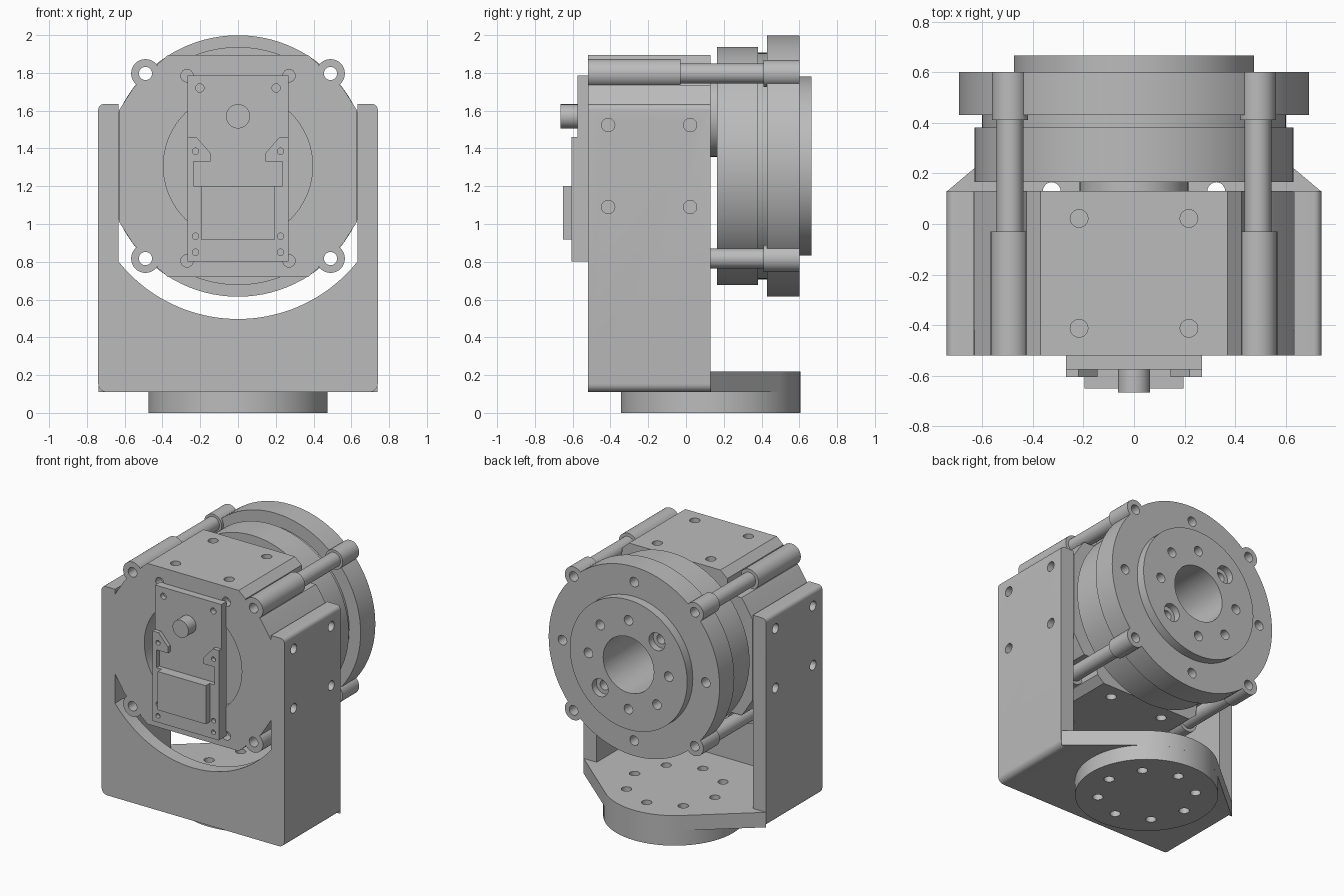
import bpy, bmesh, math

cube = bpy.data.objects.get("Cube")
if cube:
    bpy.data.objects.remove(cube, do_unlink=True)

grey = bpy.data.materials.new("machined_grey")
grey.use_nodes = True
grey.diffuse_color = (0.5, 0.5, 0.5, 1)
grey.node_tree.nodes["Principled BSDF"].inputs["Base Color"].default_value = (0.5, 0.5, 0.5, 1)

AXIS_Z = 1.307      # height of the drive axis
BASE_Y = 0.13       # centre of the round base
BOLT = 0.49         # offset of the four tie rods
HOLE = 0.035        # common hole radius
PLACE = {"X": lambda u, v, w: (w, u, v),
         "Y": lambda u, v, w: (u, w, v),
         "Z": lambda u, v, w: (u, v, w)}


def circle(u, v, r, n=48):
    return [(u + r * math.cos(2 * math.pi * i / n), v + r * math.sin(2 * math.pi * i / n))
            for i in range(n)]


def arc(u, v, r, start, end, n=24):
    angles = [math.radians(start + (end - start) * i / n) for i in range(n + 1)]
    return [(u + r * math.cos(a), v + r * math.sin(a)) for a in angles]


def rect(u0, u1, v0, v1):
    return [(u0, v0), (u1, v0), (u1, v1), (u0, v1)]


def ring(u, v, r, count, turn=0):
    return [(u + r * math.cos(math.radians(turn + 360 * i / count)),
             v + r * math.sin(math.radians(turn + 360 * i / count))) for i in range(count)]


def prism(name, outlines, lo, hi, axis="Y"):
    """Extrude one outline, or a list of separate ones, along an axis."""
    if isinstance(outlines[0], tuple):
        outlines = [outlines]
    bm = bmesh.new()
    for pts in outlines:
        a = [bm.verts.new(PLACE[axis](u, v, lo)) for u, v in pts]
        b = [bm.verts.new(PLACE[axis](u, v, hi)) for u, v in pts]
        bm.faces.new(a)
        bm.faces.new(b)
        for i in range(len(a)):
            j = (i + 1) % len(a)
            bm.faces.new((a[i], a[j], b[j], b[i]))
    bmesh.ops.recalc_face_normals(bm, faces=bm.faces)
    mesh = bpy.data.meshes.new(name)
    bm.to_mesh(mesh)
    bm.free()
    mesh.materials.append(grey)
    obj = bpy.data.objects.new(name, mesh)
    bpy.context.collection.objects.link(obj)
    return obj


def activate(obj):
    bpy.ops.object.select_all(action="DESELECT")
    obj.select_set(True)
    bpy.context.view_layer.objects.active = obj


def cut(obj, outlines, lo, hi, axis="Y"):
    tool = prism("cutter", outlines, lo, hi, axis)
    tool.hide_render = True
    mod = obj.modifiers.new("cut", "BOOLEAN")
    mod.operation, mod.solver, mod.object = "DIFFERENCE", "EXACT", tool
    activate(obj)
    bpy.ops.object.modifier_apply(modifier=mod.name)
    bpy.data.objects.remove(tool, do_unlink=True)


def holes(centres, r=HOLE):
    return [circle(u, v, r, 24) for u, v in centres]


def corners(du, dv, u=0, v=0):
    return [(u + s * du, v + t * dv) for s in (-1, 1) for t in (-1, 1)]


# Bracket: rounded block hollowed to two side cheeks, a floor and a front web
outline = (arc(0.695, 0.155, 0.045, -90, 0, 6) + arc(0.71, 1.605, 0.03, 0, 90, 6)
           + arc(-0.71, 1.605, 0.03, 90, 180, 6) + arc(-0.695, 0.155, 0.045, 180, 270, 6))
bracket = prism("bracket", outline, -0.52, BASE_Y)
cut(bracket, rect(-0.632, 0.632, 0.22, 2.5), -0.42, 1)
swing = math.degrees(math.acos(0.632 / 0.81))
cut(bracket, [(0.632, 2.5), (-0.632, 2.5)]
    + arc(0, AXIS_Z, 0.81, 180 + swing, 360 - swing, 40), -1, -0.3)
base_holes = holes(ring(0, BASE_Y, 0.325, 8))
cut(bracket, base_holes, -0.1, 0.3, "Z")
side_holes = holes(corners(0.217, 0.217, -0.195, AXIS_Z))
cut(bracket, side_holes, -1, 1, "X")

# Base: tangent plate behind the bracket and round foot below
tangent = math.degrees(math.acos(0.475 / 0.738))
base_plate = prism("base_plate", [(-0.738, BASE_Y), (0.738, BASE_Y)]
                   + arc(0, BASE_Y, 0.475, tangent, 180 - tangent, 32), 0.11, 0.22, "Z")
base_foot = prism("base_foot", circle(0, BASE_Y, 0.475, 72), 0, 0.112, "Z")
for part in (base_plate, base_foot):
    cut(part, base_holes, -0.1, 0.3, "Z")

# Motor housing: notched square section, mirrored into four quadrants
quarter = [(0.63, 0.295), (0.56, 0.405), (0.54, 0.43), (0.46, 0.43),
           (0.435, 0.46), (0.425, 0.54), (0.37, 0.588)]
half = quarter + [(-x, z) for x, z in reversed(quarter)]
section = [(x, AXIS_Z + z) for x, z in half] + [(-x, AXIS_Z - z) for x, z in half]
housing = prism("motor_housing", section, -0.52, BASE_Y)
cut(housing, circle(0, AXIS_Z, 0.395, 72), -1, -0.37)
cut(housing, holes(corners(0.27, 0.49, 0, AXIS_Z - 0.012), 0.033), -1, -0.46)
top_holes = holes(corners(0.217, 0.217, 0, -0.195))
cut(housing, top_holes, 1.78, 2.2, "Z")
cut(housing, top_holes, 0.4, 0.83, "Z")
cut(housing, side_holes, 0.56, 1, "X")
cut(housing, side_holes, -1, -0.56, "X")

# Tie rods: front ear, slim tube and rear boss on each corner
tie_centres = corners(BOLT, BOLT, 0, AXIS_Z)
tie_holes = holes(tie_centres)
cut(housing, tie_holes, -1, 1)
for name, r, lo, hi in (("front_ears", 0.076, -0.52, -0.03),
                        ("tie_rods", 0.053, -0.04, 0.42),
                        ("rear_bosses", 0.071, 0.41, 0.6)):
    part = prism(name, [circle(x, z, r, 32) for x, z in tie_centres], lo, hi)
    cut(part, tie_holes, -1, 1)

# Gearbox: pinion housing, drum, neck, flange and output face
prism("pinion_housing", circle(0, 1.57, 0.215), 0, 0.17)
bore = circle(0, AXIS_Z, 0.205, 64)
gearbox = {}
for name, r, lo, hi in (("gear_drum", 0.63, 0.165, 0.382),
                        ("gear_neck", 0.6, 0.38, 0.432),
                        ("rear_flange", 0.692, 0.43, 0.6),
                        ("output_face", 0.475, 0.598, 0.665)):
    gearbox[name] = prism(name, circle(0, AXIS_Z, r, 96), lo, hi)
    cut(gearbox[name], bore, -1, 1)
cut(gearbox["rear_flange"], tie_holes, 0, 1)
cut(gearbox["rear_flange"], holes(ring(0, AXIS_Z, 0.58, 4)), 0.52, 1)
small = ring(0, AXIS_Z, 0.325, 8)
cut(gearbox["output_face"], holes(small), 0, 1)
cut(gearbox["rear_flange"], holes(small), 0.5, 1)
cut(gearbox["output_face"], holes([small[3], small[7]], 0.065), 0.615, 1)

# Electronics: back board, slotted cover, connector block and motor shaft
board = prism("back_board", rect(-0.268, 0.268, 0.802, 1.785), -0.575, -0.515)
cut(board, holes(corners(0.202, 0, 0, 1.72), 0.022), -0.7, -0.54)
right = [(0.268, 0.802), (0.268, 1.46), (0.22, 1.46), (0.145, 1.375), (0.145, 1.33),
         (0.235, 1.33), (0.235, 1.2)]
cover = prism("slotted_cover", right + [(-x, z) for x, z in reversed(right)], -0.605, -0.574)
for z in (1.385, 0.935, 0.85):
    cut(cover, holes([(-0.225, z), (0.225, z)], 0.017), -0.7, -0.5)
prism("connector_block", rect(-0.195, 0.195, 0.918, 1.2), -0.65, -0.6)
prism("motor_shaft", circle(0, 1.57, 0.064), -0.665, -0.57)

# Smooth the round walls and keep the edges crisp
for obj in list(bpy.context.collection.objects):
    if obj.type == "MESH" and grey.name in obj.data.materials:
        activate(obj)
        bpy.ops.object.shade_smooth_by_angle(angle=math.radians(25))
